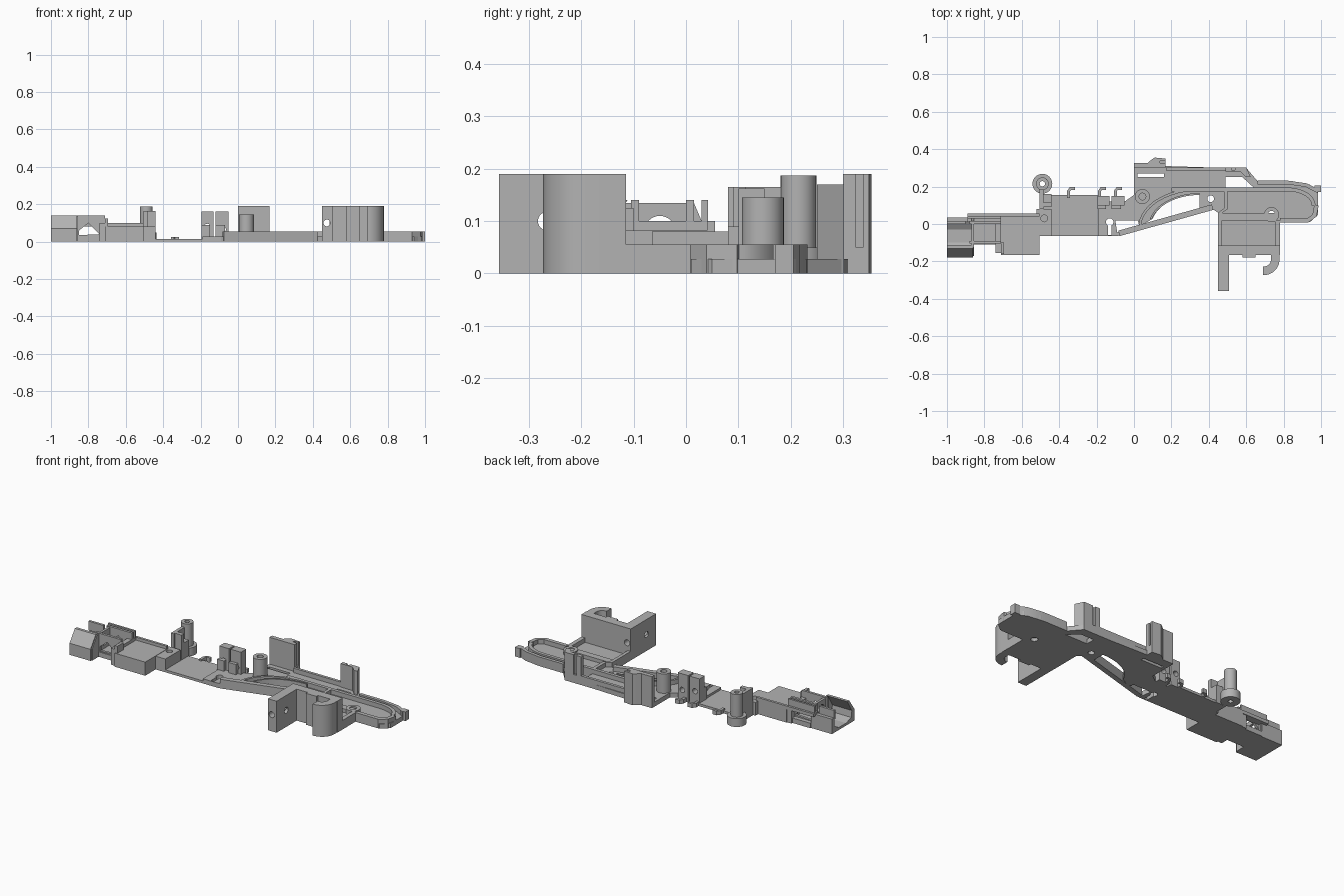
import bpy, bmesh, math
from mathutils import Vector

default_cube = bpy.data.objects.get("Cube")
if default_cube:
    bpy.data.objects.remove(default_cube, do_unlink=True)

grey = bpy.data.materials.new("plain grey")
grey.use_nodes = True
colour = (0.45, 0.45, 0.45, 1)
grey.diffuse_color = colour
grey.node_tree.nodes["Principled BSDF"].inputs["Base Color"].default_value = colour

# Maps (u, v, along) to world coordinates for each extrusion axis
ORDER = {"x": lambda u, v, w: (w, u, v),
         "y": lambda u, v, w: (u, w, v),
         "z": lambda u, v, w: (u, v, w)}


def prism(name, outline, low, high, axis="z", smooth=False):
    """Extrude a flat outline between two levels along an axis."""
    bm = bmesh.new()
    face = bm.faces.new([bm.verts.new(ORDER[axis](u, v, low)) for u, v in outline])
    grown = bmesh.ops.extrude_face_region(bm, geom=[face])
    moved = [g for g in grown["geom"] if isinstance(g, bmesh.types.BMVert)]
    bmesh.ops.translate(bm, verts=moved, vec=ORDER[axis](0, 0, high - low))
    bmesh.ops.recalc_face_normals(bm, faces=bm.faces)
    mesh = bpy.data.meshes.new(name)
    bm.to_mesh(mesh)
    bm.free()
    mesh.materials.append(grey)
    obj = bpy.data.objects.new(name, mesh)
    bpy.context.collection.objects.link(obj)
    if smooth:
        activate(obj)
        bpy.ops.object.shade_smooth_by_angle(angle=math.radians(35))
    return obj


def activate(obj):
    bpy.ops.object.select_all(action="DESELECT")
    obj.select_set(True)
    bpy.context.view_layer.objects.active = obj


def rect(left, right, near, far):
    return [(left, near), (right, near), (right, far), (left, far)]


def box(name, left, right, near, far, low, high):
    return prism(name, rect(left, right, near, far), low, high)


def circle(u, v, radius, sides=32):
    turns = [math.tau * i / sides for i in range(sides)]
    return [(u + radius * math.cos(t), v + radius * math.sin(t)) for t in turns]


def cut(target, outline, low=-1, high=1, axis="z"):
    """Remove an extruded outline from the target."""
    cutter = prism("cutter", outline, low, high, axis)
    cutter.hide_render = True
    modifier = target.modifiers.new("opening", "BOOLEAN")
    modifier.operation = "DIFFERENCE"
    modifier.solver = "EXACT"
    modifier.object = cutter
    activate(target)
    bpy.ops.object.modifier_apply(modifier=modifier.name)
    bpy.data.objects.remove(cutter, do_unlink=True)


def rail(name, path, width, low, high):
    """Upright wall of constant width that follows a path."""
    points = [Vector(p) for p in path]
    left, right = [], []
    for i, p in enumerate(points):
        ahead = (points[min(i + 1, len(points) - 1)] - points[max(i - 1, 0)]).normalized()
        side = Vector((-ahead.y, ahead.x)) * width / 2
        left.append(tuple(p + side))
        right.append(tuple(p - side))
    return prism(name, left + right[::-1], low, high, smooth=True)


def arc(u, v, radius_u, radius_v, start, end, steps=12):
    angles = [math.radians(start + (end - start) * i / steps) for i in range(steps + 1)]
    return [(u + radius_u * math.cos(a), v + radius_v * math.sin(a)) for a in angles]


def post(name, u, v, radius, bore, low, high):
    obj = prism(name, circle(u, v, radius), low, high, smooth=True)
    cut(obj, circle(u, v, bore))
    return obj


# Thin middle plate with its screw slot
plate = box("middle_plate", -.5, -.18, -.065, .155, 0, .015)
deck = prism("centre_deck", [(-.19, -.065), (-.09, -.065), (.42, .08), (.45, .06), (.45, .2),
                             (.2, .19), (0, .2), (0, .155), (-.05, .12), (-.19, .12)], 0, .028)
cut(deck, [(.05, 0), (.35, .085), (.35, .16)] + arc(.35, -.02, .26, .18, 90, 165))
cut(deck, [(-.09, -.045), (.03, -.01), (.02, .02), (-.1, .02)])
cut(deck, circle(-.13, .01, .02))
cut(deck, rect(-.14, -.12, -.06, .01))
cut(deck, circle(.41, .135, .018))

# Long right-hand base
base = prism("right_base", [(0, .19), (0, .315), (.48, .3), (.6, .3), (.66, .23), (.84, .23),
                            (.94, .21), (.985, .18), (.985, .05), (.94, .01), (.78, .01),
                            (.78, -.12), (.45, -.12), (.45, .19)], 0, .028)
cut(base, [(.49, .25), (.58, .25), (.64, .195), (.49, .195)])
cut(base, rect(.02, .16, .25, .27))
cut(base, circle(.735, .05, .02))
post("base_boss", .735, .05, .04, .02, .02, .055)

# Raised rails around the base and over the opening
rail("diagonal_rail", [(-.08, -.05), (.42, .09)], .03, 0, .055)
rail("outer_curve_rail", arc(.35, -.02, .32, .205, 90, 175), .014, .02, .055)
rail("inner_curve_rail", arc(.35, -.02, .27, .18, 90, 165), .01, .02, .055)
rail("long_rail", [(.2, .185), (.8, .185)] + arc(.82, .1, .14, .085, 80, 0), .02, .02, .055)
rail("tip_outer_rail", [(.66, .222), (.82, .222), (.92, .208), (.985, .175)], .02, 0, .055)
rail("tip_front_rail", [(.78, .02), (.93, .02), (.965, .045), (.975, .1)], .024, 0, .055)
rail("opening_rail", [(.49, .195), (.49, .08), (.46, .06), (.46, -.12)], .02, 0, .055)
box("ledge_side_rail", .755, .78, -.12, .02, 0, .055)
box("upper_edge_rail", .17, .49, .285, .302, 0, .055)
box("tip_nub", .965, 1, .17, .205, 0, .055)
box("inner_ledge", .47, .76, .02, .06, .02, .05)

# Tall bracket on the front side
wall = box("bracket_wall", .45, .78, -.165, -.115, 0, .19)
tab = box("bracket_tab", .45, .508, -.357, -.16, 0, .19)
cut(tab, circle(.475, .1, .018, 24), axis="y")
cut(tab, circle(-.265, .1, .018, 24), axis="x")
cut(wall, circle(.475, .1, .018, 24), axis="y")
rail("bracket_hook", [(.755, -.16)] + arc(.695, -.19, .06, .06, 0, -95), .046, 0, .19)
box("bracket_bump", .58, .65, -.18, -.16, 0, .19)

# Rear grooved panel and rear post
box("rear_panel", 0, .168, .3, .325, 0, .19)
grip = prism("rear_panel_grip", [(.065, .32), (.168, .32), (.168, .35), (.11, .355),
                                 (.095, .345)], 0, .19)
cut(grip, rect(.14, .2, .325, .338), .05, 1)
rear_post = prism("rear_post", [(.49, .302), (.6, .302), (.625, .25), (.6, .25), (.57, .28),
                                (.49, .28)], 0, .17)
cut(rear_post, rect(.52, .54, .29, .31), .05, 1)

# Screw posts
post("deck_post", .045, .147, .04, .018, 0, .145)
post("left_post", -.49, .215, .034, .014, 0, .187)
post("left_post_flange", -.49, .215, .053, .014, 0, .05)

# Pair of drilled towers and small clips
for name, left, right, hole, height in [("left_tower", -.195, -.13, -.165, .08),
                                        ("right_tower", -.12, -.05, -.08, .065)]:
    tower = box(name, left, right, .1, .15, 0, .162)
    cut(tower, circle(hole, height, .016, 24), axis="y")
    box(name + "_foot", left, right - .02, .08, .11, 0, .09)
for u in (-.35, -.185, -.1):
    rail("clip", [(u, .14), (u, .175), (u + .01, .19), (u + .035, .19)], .016, 0, .025)

# Left post support and drilled block
box("support_wall", -.505, -.485, .08, .2, 0, .165)
box("support_cross_wall", -.5, -.44, .09, .115, 0, .165)
box("support_step", -.5, -.44, .11, .16, 0, .11)
block = box("drilled_block", -.52, -.44, -.065, .08, 0, .08)
cut(block, circle(-.48, .03, .018))

# Tray behind the head
box("tray", -.71, -.505, -.165, .055, 0, .082)
box("tray_back_lip", -.71, -.505, .04, .055, .08, .1)
box("tray_end_lip", -.712, -.695, -.16, -.1, 0, .125)
box("tray_peg", -.74, -.71, -.155, .05, 0, .1)

# Open hood at the left end
prism("hood", [(-.18, 0), (-.18, .07), (-.13, .14), (-.112, .14), (-.155, .07), (-.15, .03),
               (-.1, .015), (-.03, .015), (.01, .04), (.01, .09), (.035, .09), (.035, 0)],
      -1, -.86, "x")
box("hood_back_lip", -1, -.9, 0, .015, .08, .135)
partition = prism("hood_partition", [(-.17, 0), (-.17, .07), (-.125, .135), (.015, .135),
                                     (.03, .1), (.03, 0)], -.87, -.855, "x")
cut(partition, circle(-.05, .08, .03), axis="x")

# Bridge frame joining the hood and the tray
box("bridge_floor", -.86, -.71, -.11, .04, 0, .03)
frame_outline = rect(-.88, -.71, 0, .14)
for name, near, far in [("bridge_front", -.105, -.09), ("bridge_back", 0, .015)]:
    frame = prism(name, frame_outline, near, far, "y")
    cut(frame, [(-.85, .035), (-.85, .06), (-.8, .1), (-.74, .04)], axis="y")
box("bridge_back_ledge", -.89, -.71, .01, .055, .08, .1)
box("bridge_fin", -.89, -.71, .03, .042, .09, .14)
